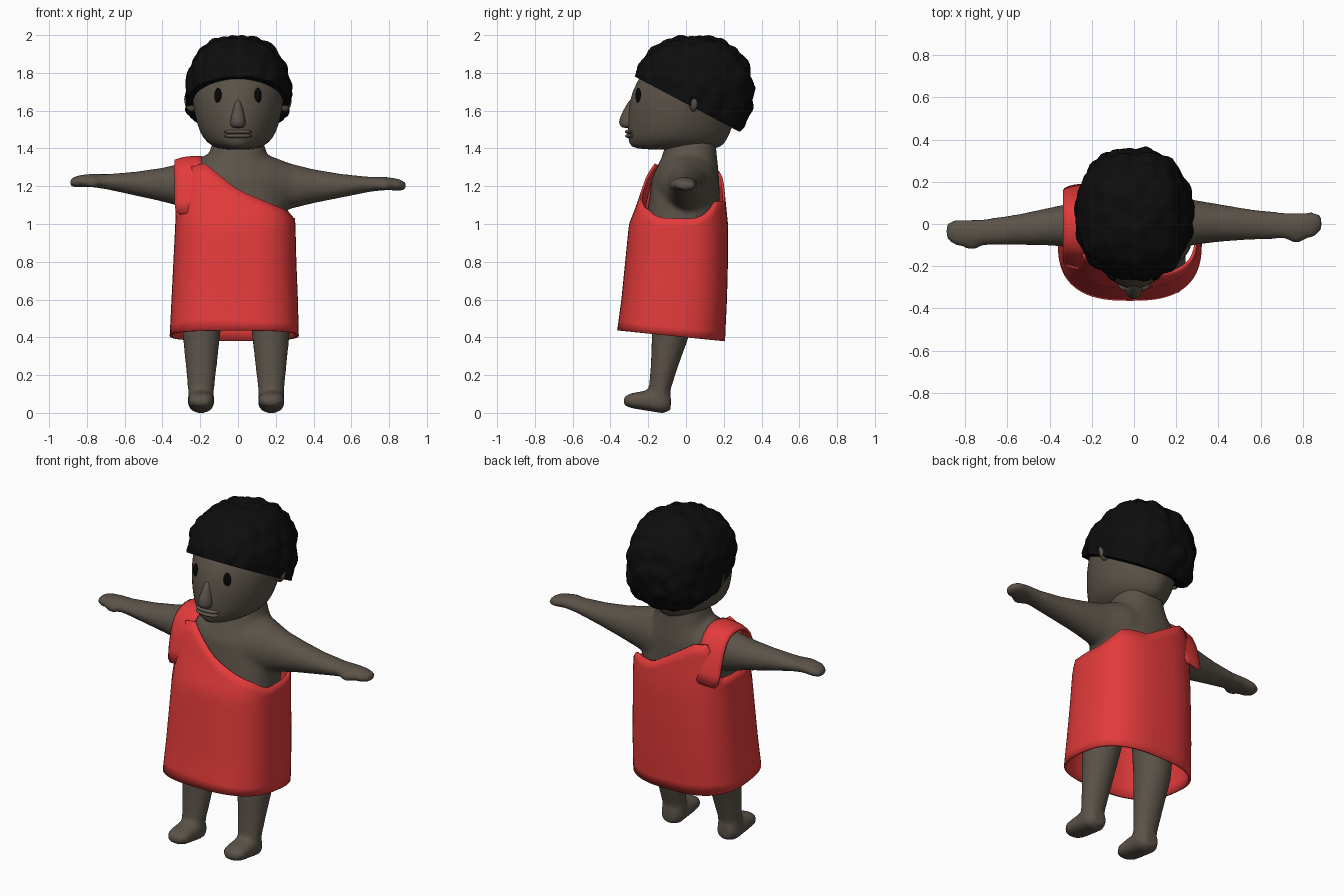
import bpy, bmesh, math
from mathutils import Matrix, Vector, noise

cube = bpy.data.objects.get("Cube")
if cube:
    bpy.data.objects.remove(cube)


def material(name, rgb):
    m = bpy.data.materials.new(name)
    m.use_nodes = True
    m.diffuse_color = (*rgb, 1)
    bsdf = m.node_tree.nodes["Principled BSDF"]
    bsdf.inputs["Base Color"].default_value = (*rgb, 1)
    bsdf.inputs["Roughness"].default_value = 0.9
    return m


SKIN = material("brown skin", (0.105, 0.086, 0.067))
RED = material("red cloth", (0.77, 0.043, 0.043))
HAIR = material("black hair", (0.004, 0.004, 0.004))
EYE = material("black eye", (0.002, 0.002, 0.002))


def finish(bm, name, mat, smooth=True):
    bmesh.ops.recalc_face_normals(bm, faces=bm.faces[:])
    me = bpy.data.meshes.new(name)
    bm.to_mesh(me)
    bm.free()
    me.materials.append(mat)
    ob = bpy.data.objects.new(name, me)
    bpy.context.collection.objects.link(ob)
    if smooth:
        me.shade_smooth()
    return ob


def lookup(table, t):
    """Linear interpolation of a table whose first column is the key."""
    if t <= table[0][0]:
        return table[0][1:]
    for a, b in zip(table, table[1:]):
        if t <= b[0]:
            f = (t - a[0]) / (b[0] - a[0])
            return [p + (q - p) * f for p, q in zip(a[1:], b[1:])]
    return table[-1][1:]


def oval(box, angle, power):
    """Point on a superellipse that fills the box lo1, hi1, lo2, hi2."""
    c, s = math.cos(angle), math.sin(angle)
    u = math.copysign(abs(c) ** (2 / power), c)
    v = math.copysign(abs(s) ** (2 / power), s)
    l1, h1, l2, h2 = box
    return (l1 + h1 + (h1 - l1) * u) / 2, (l2 + h2 + (h2 - l2) * v) / 2


def loft(bm, axis, sections, power=2.0, n=24, change=lambda p: p):
    """Closed skin through oval sections stacked along one axis."""
    rings = []
    for pos, *box in sections:
        ring = []
        for i in range(n):
            p = list(oval(box, 2 * math.pi * i / n, power))
            p.insert("xyz".index(axis), pos)
            ring.append(bm.verts.new(change(Vector(p))))
        rings.append(ring)
    for a, b in zip(rings, rings[1:]):
        for i in range(n):
            j = (i + 1) % n
            bm.faces.new((a[i], a[j], b[j], b[i]))
    bm.faces.new(rings[0])
    bm.faces.new(rings[-1])


def ball(bm, loc, size, turn=0.0):
    m = Matrix.Translation(loc) @ Matrix.Rotation(turn, 4, "Z") @ Matrix.Diagonal((*size, 1))
    bmesh.ops.create_uvsphere(bm, u_segments=20, v_segments=12, radius=1, matrix=m)


# Body: torso, arms, legs and feet fused into one smooth skin
TORSO = [(0.72, -.26, .24, -.20, .14), (0.95, -.27, .26, -.23, .17), (1.1, -.27, .255, -.2, .18),
         (1.25, -.24, .22, -.18, .175), (1.35, -.16, .16, -.13, .165), (1.45, -.13, .13, -.1, .155)]
ARM = [(.05, -.17, .17, 1.04, 1.39), (.16, -.15, .16, 1.05, 1.365), (.28, -.10, .115, 1.08, 1.32),
       (.4, -.085, .095, 1.11, 1.29), (.55, -.075, .07, 1.14, 1.265), (.7, -.07, .055, 1.17, 1.25),
       (.78, -.075, .055, 1.18, 1.25), (.85, -.065, .058, 1.175, 1.24), (.89, -.03, .04, 1.18, 1.22)]
LEG = [(.04, .105, .245, -.19, -.085), (.12, .107, .245, -.198, -.082), (.25, .092, .257, -.187, -.04),
       (.43, .072, .275, -.18, .025), (.78, .03, .25, -.17, .12)]
FOOT = [(-.33, .135, .215, .04, .085), (-.29, .108, .245, .025, .105), (-.2, .105, .247, .01, .12),
        (-.12, .108, .245, -.003, .12), (-.08, .13, .22, .015, .1)]


def right_arm(p):
    t = p.x / 0.88
    return Vector((-p.x, p.y - 0.038 * t, p.z + 0.018 * t))


def right_leg(p):
    return Vector((-p.x - 0.02, p.y, p.z))


bm = bmesh.new()
loft(bm, "z", TORSO, 2.3)
for arm_side, leg_side in ((Vector, Vector), (right_arm, right_leg)):
    loft(bm, "x", ARM, change=arm_side)
    loft(bm, "z", LEG, change=leg_side)
    loft(bm, "y", FOOT, 2.4, change=leg_side)
    ball(bm, arm_side(Vector((.77, -.06, 1.205))), (.045, .03, .03))
body = finish(bm, "body", SKIN)
remesh = body.modifiers.new("fuse", "REMESH")
remesh.mode = "VOXEL"
remesh.voxel_size = 0.014
remesh.use_smooth_shade = True
relax = body.modifiers.new("relax", "SMOOTH")
relax.factor = 0.5
relax.iterations = 6

# Head with nose, lips and ears
HEAD = [(1.393, -.07, .07, -.22, .12), (1.405, -.13, .13, -.298, .19), (1.45, -.187, .187, -.307, .22),
        (1.52, -.215, .215, -.312, .25), (1.6, -.235, .235, -.308, .27), (1.7, -.247, .247, -.29, .28),
        (1.8, -.235, .235, -.235, .28), (1.9, -.17, .17, -.15, .2), (1.93, -.07, .07, -.06, .1)]
NOSE = [(1.67, -.012, .012, -.295, -.25), (1.6, -.03, .03, -.335, -.26),
        (1.535, -.046, .046, -.366, -.26), (1.505, -.036, .036, -.34, -.27)]
FACE_POWER = 1.8
bm = bmesh.new()
loft(bm, "z", HEAD, FACE_POWER, 32)
head = finish(bm, "head", SKIN)
bm = bmesh.new()
loft(bm, "z", NOSE, 2, 12)
nose = finish(bm, "nose", SKIN)
for ob in (head, nose):
    ob.modifiers.new("round", "SUBSURF").levels = 1
bm = bmesh.new()
for z in (1.488, 1.466):
    ball(bm, (0, -.29, z), (.075, .033, .013))
finish(bm, "lips", SKIN)
for side, label in ((1, "left"), (-1, "right")):
    bm = bmesh.new()
    ball(bm, (side * .248, .04, 1.65), (.036, .024, .055), side * 0.3)
    finish(bm, label + "_ear", SKIN)
    # Eye: thin oval lying on the face
    box = lookup(HEAD, 1.68)
    spots = [oval(box, math.radians(a), FACE_POWER) for a in range(270, 360)]
    x, y = min(spots, key=lambda p: abs(p[0] - 0.105))
    bm = bmesh.new()
    ball(bm, (side * x, y + .004, 1.68), (.021, .012, .04), side * 0.5)
    finish(bm, label + "_eye", EYE)

# Hair: lumpy cap trimmed along a slanted hairline
bm = bmesh.new()
bmesh.ops.create_icosphere(bm, subdivisions=5, radius=1)
for v in bm.verts:
    d = v.co.normalized()
    r = sum(abs(c) ** 2.3 for c in d) ** (-1 / 2.3)
    gap = noise.voronoi(d * 3.6)[0][0]
    r *= 1.035 - 0.11 * gap
    v.co = Vector((d.x * .285 * r, .042 + d.y * .322 * r, 1.70 + d.z * .30 * r))
cut = bmesh.ops.bisect_plane(bm, geom=bm.verts[:] + bm.edges[:] + bm.faces[:], clear_inner=True,
                             plane_co=(0, -.26, 1.775), plane_no=(0, .28, .53))
rim = [e for e in cut["geom_cut"] if isinstance(e, bmesh.types.BMEdge)]
bmesh.ops.edgeloop_fill(bm, edges=rim)
hair = finish(bm, "hair", HAIR)
bpy.context.view_layer.objects.active = hair
hair.select_set(True)
bpy.ops.object.shade_smooth_by_angle(angle=math.radians(35))

# Robe: open tube with a diagonal neckline
ROBE = [(.4, -.355, .315, -.362, .2), (.6, -.345, .31, -.335, .21), (.8, -.335, .302, -.315, .215),
        (1.0, -.325, .297, -.295, .215), (1.1, -.322, .29, -.255, .205), (1.25, -.31, .27, -.205, .19),
        (1.36, -.3, .24, -.15, .16)]
FRONT_TOP = [(-.3, 1.08), (-.26, 1.3), (-.18, 1.32), (0, 1.18), (.24, 1.075), (.285, 1.03)]
BACK_TOP = [(-.3, 1.08), (-.26, 1.28), (-.18, 1.28), (.08, 1.12), (.22, 1.12), (.285, 1.03)]
bm = bmesh.new()
columns, rows = 72, 14
grid = []
for i in range(columns):
    a = 2 * math.pi * i / columns
    x, y = oval(lookup(ROBE, 1.1), a, 2.7)
    top = lookup(FRONT_TOP if y < -.02 else BACK_TOP, x)[0]
    low = 0.40 - 0.10 * oval(lookup(ROBE, .4), a, 2.7)[1]
    line = []
    for k in range(rows + 1):
        z = low + (top - low) * k / rows
        line.append(bm.verts.new((*oval(lookup(ROBE, z), a, 2.7), z)))
    grid.append(line)
for i in range(columns):
    a, b = grid[i], grid[(i + 1) % columns]
    for k in range(rows):
        bm.faces.new((a[k], b[k], b[k + 1], a[k + 1]))
robe = finish(bm, "robe", RED)

# Shoulder strap: band arching from chest to back
STRAP = [(-.205, 1.06), (-.178, 1.2), (-.145, 1.3), (-.08, 1.35), (.03, 1.36), (.1, 1.33),
         (.155, 1.2), (.18, 1.06)]
bm = bmesh.new()
bands = []
for y, z in STRAP:
    bands.append([bm.verts.new((x, y * s, z - drop)) for x, drop, s in
                  ((-.335, .02, .92), (-.29, .004, 1), (-.24, 0, 1.03), (-.19, 0, 1.04))])
for a, b in zip(bands, bands[1:]):
    for k in range(3):
        bm.faces.new((a[k], a[k + 1], b[k + 1], b[k]))
strap = finish(bm, "shoulder_strap", RED)
strap.modifiers.new("round", "SUBSURF").levels = 1
for ob in (robe, strap):
    cloth = ob.modifiers.new("thickness", "SOLIDIFY")
    cloth.thickness = 0.014
    cloth.offset = 0
